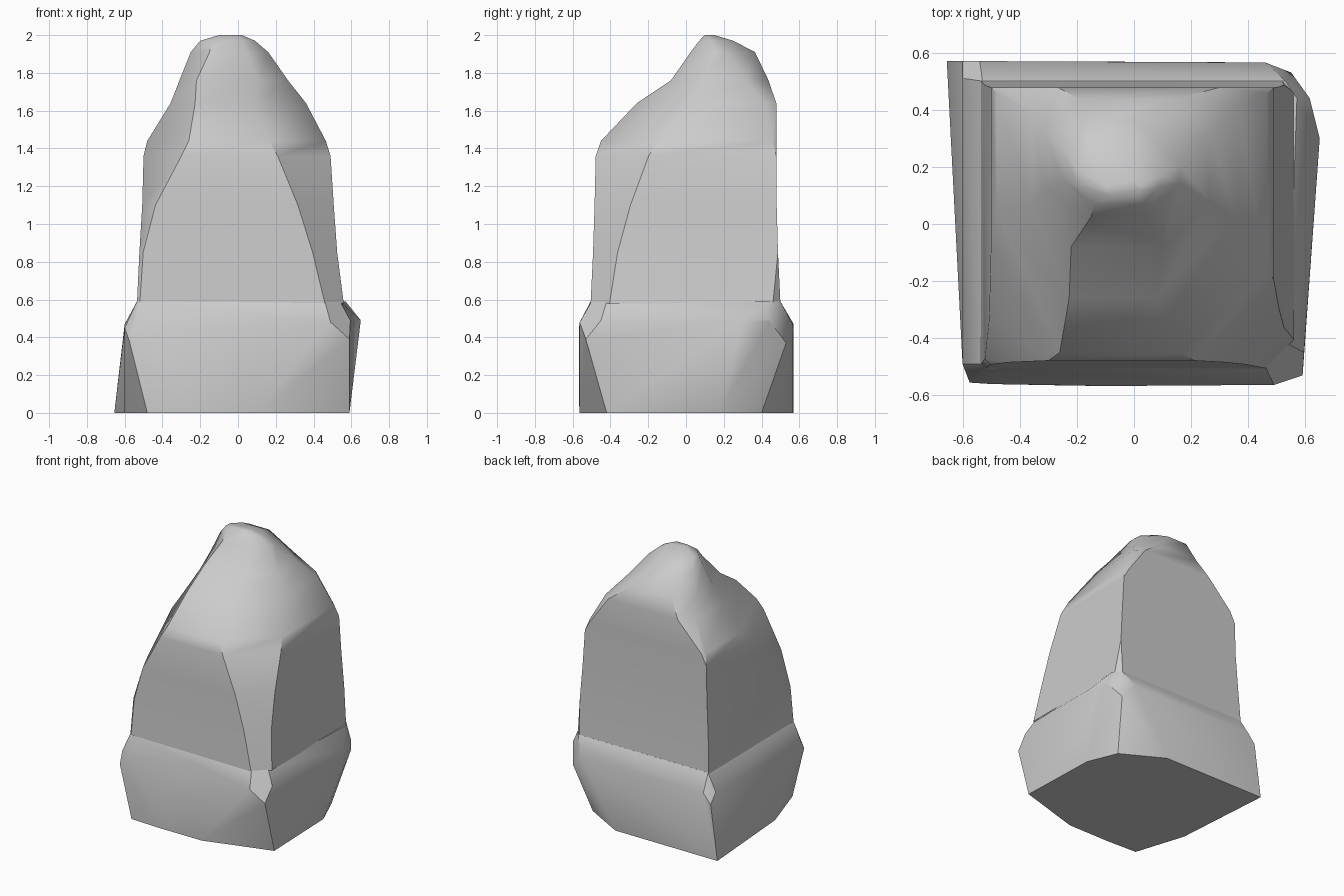
import bpy
import bmesh
from math import radians

cube = bpy.data.objects.get("Cube")
if cube:
    bpy.data.objects.remove(cube, do_unlink=True)

# Single stone colour
stone = bpy.data.materials.new("grey_stone")
stone.use_nodes = True
grey = (0.6, 0.6, 0.6, 1)
stone.diffuse_color = grey
stone.node_tree.nodes["Principled BSDF"].inputs["Base Color"].default_value = grey


def finish(name, bm, angle):
    """Turn a bmesh into a shaded stone object."""
    bmesh.ops.remove_doubles(bm, verts=bm.verts, dist=.001)
    bmesh.ops.recalc_face_normals(bm, faces=bm.faces)
    mesh = bpy.data.meshes.new(name)
    bm.to_mesh(mesh)
    bm.free()
    mesh.materials.append(stone)
    obj = bpy.data.objects.new(name, mesh)
    bpy.context.collection.objects.link(obj)
    bpy.ops.object.select_all(action="DESELECT")
    obj.select_set(True)
    bpy.context.view_layer.objects.active = obj
    bpy.ops.object.shade_smooth_by_angle(angle=radians(angle))


def ring(bm, z, left, right, front, back, cuts):
    """Rectangle with cut corners; the first corner has separate x and y cuts."""
    ax, ay, b, c, d = cuts
    outline = [
        (left, front + ay), (left + ax, front),
        (right - b, front), (right, front + b),
        (right, back - c), (right - c, back),
        (left + d, back), (left, back - d),
    ]
    return [bm.verts.new((x, y, z)) for x, y in outline]


def loft(bm, rings):
    """Join neighbouring rings with quads and close the top."""
    for low, high in zip(rings, rings[1:]):
        count = len(low)
        for i in range(count):
            j = (i + 1) % count
            bm.faces.new((low[i], low[j], high[j], high[i]))
    bm.faces.new(rings[-1])


# Foot: ground outline, ledge points and neck outline wrapped as one block
ground = [
    (-.655, .57), (.18, .567), (.48, .4), (.57, .18), (.59, -.42),
    (.1, -.565), (-.24, -.565), (-.48, -.555), (-.6, -.18), (-.61, .2),
]
ledge = [
    (-.6, .2, .45), (-.6, -.49, .45), (-.575, -.555, .38), (-.5, -.56, .45),
    (-.1, -.567, .45), (.49, -.563, .48), (.59, -.53, .39), (.595, -.45, .49),
    (.65, .3, .49), (.615, .44, .49), (.55, .53, .37), (.46, .565, .47),
    (-.54, .57, .47), (-.6, .57, .4), (-.6, .51, .47),
]
neck = [
    (-.535, -.49), (-.52, -.505), (.46, -.5), (.54, -.42),
    (.57, .44), (.53, .5), (-.53, .5),
]
bm = bmesh.new()
for x, y in ground:
    bm.verts.new((x, y, 0))
for point in ledge:
    bm.verts.new(point)
for x, y in neck:
    bm.verts.new((x, y, .59))
hull = bmesh.ops.convex_hull(bm, input=bm.verts)
loose = {v for v in hull["geom_interior"] if isinstance(v, bmesh.types.BMVert)}
bmesh.ops.delete(bm, geom=list(loose), context="VERTS")
bmesh.ops.dissolve_limit(bm, angle_limit=radians(1), verts=bm.verts, edges=bm.edges)
finish("rock_foot", bm, 32)

# Shaft: straight sides leaning into a sloped shoulder and small crown
levels = [
    (.58, -.535, .56, -.505, .5, (.015, .015, .1, .04, 0)),
    (.85, -.522, .525, -.492, .487, (.02, .02, .13, 0, 0)),
    (1.1, -.507, .507, -.484, .48, (.07, .15, .19, 0, 0)),
    (1.36, -.5, .49, -.478, .478, (.2, .42, .28, 0, 0)),
    (1.44, -.48, .465, -.45, .478, (.22, .5, .3, .02, .02)),
    (1.64, -.357, .36, -.26, .478, (.13, .33, .28, .06, .09)),
    (1.76, -.31, .265, -.08, .437, (.09, .2, .16, .12, .12)),
    (1.91, -.25, .16, .025, .365, (.1, .13, .12, .16, .09)),
    (1.97, -.2, .09, .07, .25, (.06, .07, .06, .08, .06)),
    (2, -.1, .02, .1, .15, (.02, .02, .02, .02, .02)),
]
bm = bmesh.new()
loft(bm, [ring(bm, *level) for level in levels])
finish("rock_shaft", bm, 42)
